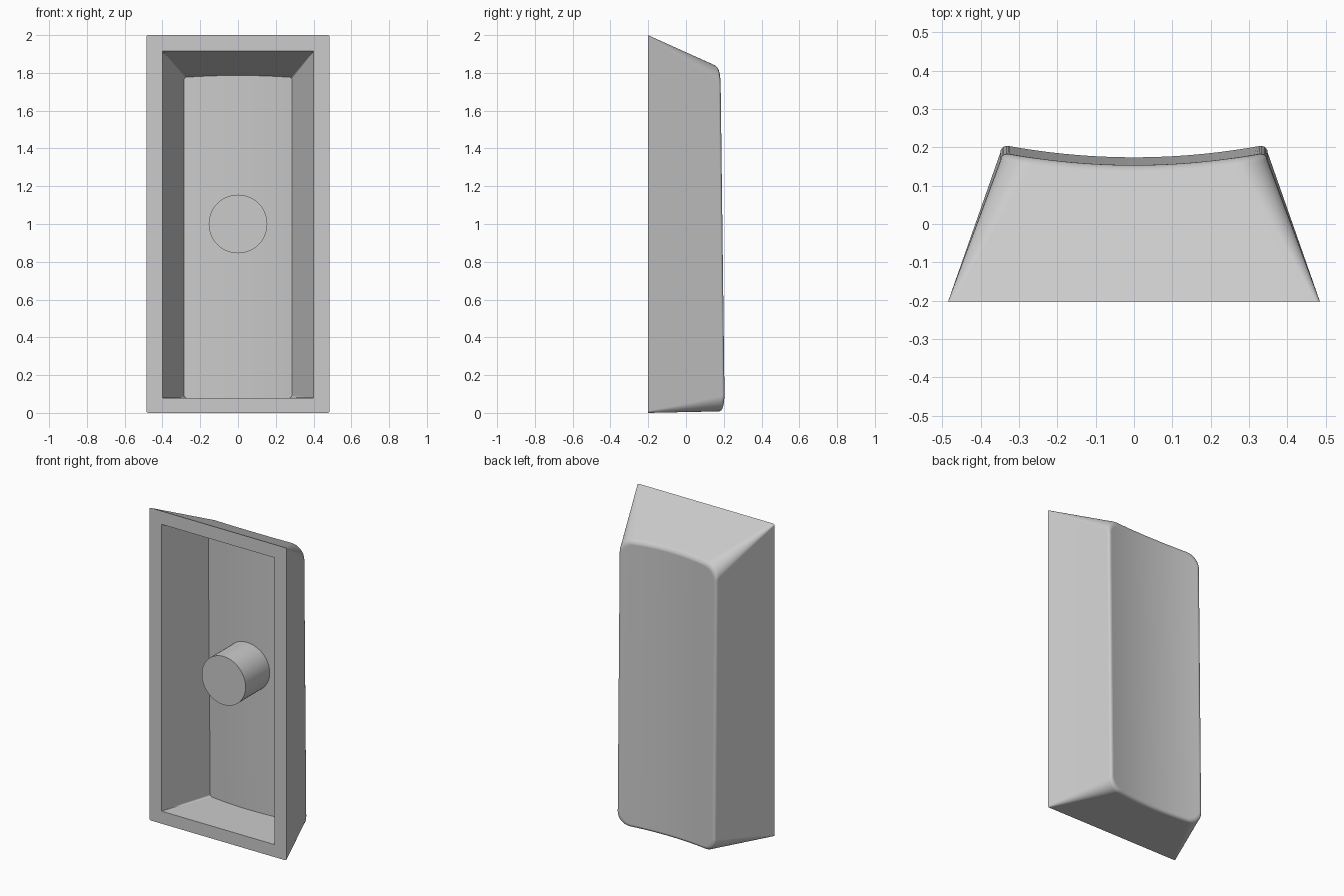
import bpy, bmesh
from math import sin, cos, pi, radians

if "Cube" in bpy.data.objects:
    bpy.data.objects.remove(bpy.data.objects["Cube"], do_unlink=True)

RIM_Y = -0.202
TOP_SLOPE = 0.45      # lean of the top wall
WALL = 0.07           # thickness behind the scooped back
FILLET = 0.022
ARC, FLAT = 8, 24     # samples per corner and per straight edge

grey = bpy.data.materials.new("light grey plastic")
grey.use_nodes = True
colour = (0.6, 0.6, 0.6, 1)
grey.diffuse_color = colour
grey.node_tree.nodes["Principled BSDF"].inputs["Base Color"].default_value = colour


def back_y(x, z):
    """Scooped back surface, leaning slightly forward towards the top."""
    return 0.174 - 0.011 * z + 0.03 * (x / 0.33) ** 2


def columns(half, r):
    """Pairs of x and corner drop across a rounded rectangle."""
    arc = [(half - r + r * sin(a), r - r * cos(a))
           for a in (pi / 2 * i / ARC for i in range(ARC + 1))]
    inner = half - r
    flat = [(-inner + 2 * inner * i / FLAT, 0) for i in range(1, FLAT)]
    return [(-x, d) for x, d in reversed(arc)] + flat + arc


def ring(bm, half, low, top_at_rim, r, depth=None, inset=0):
    """Rounded rectangle: flat on the rim, or at a depth below the back."""
    upper, lower = [], []
    for x, drop in columns(half - inset, r):
        if depth is None:
            y_top = y_low = RIM_Y
        else:
            y_top = back_y(x, 1.83) - depth
            y_low = back_y(x, 0) - depth
        high = top_at_rim - TOP_SLOPE * (y_top - RIM_Y) - inset
        upper.append(bm.verts.new((x, y_top, high - drop)))
        lower.append(bm.verts.new((x, y_low, low + inset + drop)))
    return upper, lower


def bridge(bm, a, b):
    p, q = a[0] + a[1][::-1], b[0] + b[1][::-1]
    for i in range(len(p)):
        j = (i + 1) % len(p)
        bm.faces.new((p[i], p[j], q[j], q[i]))


def cap(bm, a):
    up, lo = a
    for i in range(len(up) - 1):
        bm.faces.new((up[i], up[i + 1], lo[i + 1], lo[i]))


def finish(bm, name):
    bmesh.ops.recalc_face_normals(bm, faces=bm.faces)
    mesh = bpy.data.meshes.new(name)
    bm.to_mesh(mesh)
    bm.free()
    obj = bpy.data.objects.new(name, mesh)
    bpy.context.collection.objects.link(obj)
    mesh.materials.append(grey)
    bpy.ops.object.select_all(action='DESELECT')
    obj.select_set(True)
    bpy.context.view_layer.objects.active = obj
    bpy.ops.object.shade_smooth_by_angle(angle=radians(30))
    normals = obj.modifiers.new("even shading", 'WEIGHTED_NORMAL')
    normals.keep_sharp = True
    return obj


# Hollow shell: outer walls, filleted scooped back, rim and cavity
bm = bmesh.new()
outer_rim = ring(bm, 0.485, 0, 2, 0.01)
previous = outer_rim
for i in range(6):
    a = pi / 2 * i / 5
    step = ring(bm, 0.349, 0.008, 2, 0.08, FILLET * (1 - sin(a)), FILLET * (1 - cos(a)))
    bridge(bm, previous, step)
    previous = step
cap(bm, previous)

inner_rim = ring(bm, 0.40, 0.08, 1.915, 0.002)
inner_back = ring(bm, 0.285, 0.08, 1.915, 0.012, WALL)
bridge(bm, outer_rim, inner_rim)
bridge(bm, inner_rim, inner_back)
cap(bm, inner_back)
finish(bm, "shell")

# Round stem standing on the inside of the back
bm = bmesh.new()
bmesh.ops.create_cone(bm, cap_ends=True, segments=48, radius1=0.155, radius2=0.155, depth=0.27)
for v in bm.verts:
    x, y, z = v.co
    v.co = (x, z - 0.01, 1.0 + y)
finish(bm, "stem")
